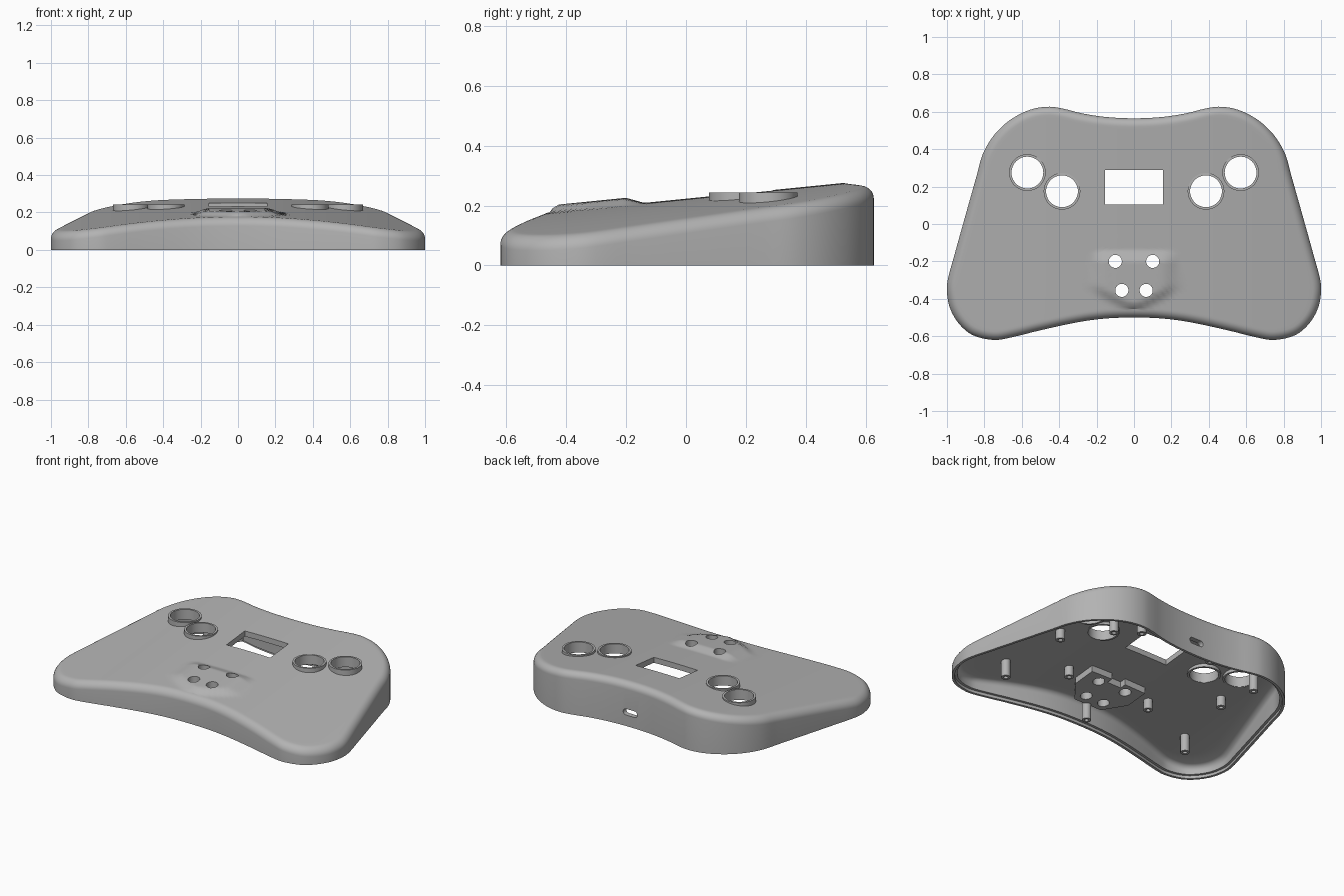
import bpy, bmesh, math
from mathutils import Vector

cube = bpy.data.objects.get("Cube")
if cube:
    bpy.data.objects.remove(cube)

grey = bpy.data.materials.new("light grey plastic")
grey.use_nodes = True
grey.diffuse_color = (0.45, 0.45, 0.45, 1)
grey.node_tree.nodes["Principled BSDF"].inputs["Base Color"].default_value = (0.45, 0.45, 0.45, 1)

ROOF = 0.035


def clamp(t):
    return max(0.0, min(1.0, t))


def smooth(t):
    t = clamp(t)
    return t * t * (3 - 2 * t)


def top_z(x, y):
    """Tilted, arched top face."""
    return 0.223 + 0.1 * y - 0.085 * x * x


def pad_z(x, y):
    """Raised pad around the four small buttons."""
    back = clamp((-0.14 - y) / 0.06)
    front = clamp((y + 0.47 - 0.13 * (abs(x) / 0.24) ** 1.4) / 0.045)
    side = smooth((0.25 - abs(x)) / 0.1)
    return 0.023 * back * front * side


def make(name, bm):
    bmesh.ops.recalc_face_normals(bm, faces=bm.faces)
    me = bpy.data.meshes.new(name)
    bm.to_mesh(me)
    bm.free()
    me.materials.append(grey)
    ob = bpy.data.objects.new(name, me)
    bpy.context.collection.objects.link(ob)
    return ob


def select(ob):
    bpy.ops.object.select_all(action='DESELECT')
    ob.select_set(True)
    bpy.context.view_layer.objects.active = ob


def prism(bm, pts, z0, z1):
    """Closed prism; z0 and z1 are heights or functions of x and y."""
    h0 = z0 if callable(z0) else lambda x, y: z0
    h1 = z1 if callable(z1) else lambda x, y: z1
    a = [bm.verts.new((x, y, h0(x, y))) for x, y in pts]
    b = [bm.verts.new((x, y, h1(x, y))) for x, y in pts]
    bm.faces.new(a[::-1])
    bm.faces.new(b)
    for i in range(len(pts)):
        j = (i + 1) % len(pts)
        bm.faces.new((a[i], a[j], b[j], b[i]))


def circle(cx, cy, r, n=48):
    return [(cx + r * math.cos(math.tau * i / n), cy + r * math.sin(math.tau * i / n)) for i in range(n)]


def tube(name, cx, cy, r_out, r_in, z0, z1, n=48):
    bm = bmesh.new()
    rings = [[bm.verts.new((x, y, z)) for x, y in circle(cx, cy, r, n)]
             for r, z in ((r_out, z0), (r_out, z1), (r_in, z1), (r_in, z0))]
    for k in range(4):
        a, b = rings[k], rings[(k + 1) % 4]
        for i in range(n):
            j = (i + 1) % n
            bm.faces.new((a[i], a[j], b[j], b[i]))
    return make(name, bm)


# Outline: half from back centre to front centre, mirrored and smoothed
half = [(0, .565), (.15, .572), (.28, .592), (.38, .617), (.45, .627), (.53, .618), (.61, .588),
        (.69, .535), (.76, .46), (.81, .37), (.84, .263), (.9, .05), (.96, -.165), (.996, -.3),
        (1, -.37), (.98, -.46), (.93, -.54), (.86, -.595), (.75, -.62), (.66, -.607),
        (.5, -.568), (.3, -.525), (.15, -.505), (0, -.5)]
loop = [Vector(p) for p in half + [(-x, y) for x, y in half[-2:0:-1]]]
outline = []
for i in range(len(loop)):
    p0, p1, p2, p3 = (loop[(i + k) % len(loop)] for k in (-1, 0, 1, 2))
    span = (p2 - p1).length
    m1 = (p2 - p0) * span / ((p2 - p1).length + (p1 - p0).length)
    m2 = (p3 - p1) * span / ((p3 - p2).length + (p2 - p1).length)
    for s in range(4):
        t = s / 4
        outline.append(p1 * (2 * t**3 - 3 * t**2 + 1) + m1 * (t**3 - 2 * t**2 + t)
                       + p2 * (3 * t**2 - 2 * t**3) + m2 * (t**3 - t**2))
count = len(outline)


def inset(d):
    """Outline moved inward by d."""
    out = []
    for i in range(count):
        tan = (outline[(i + 1) % count] - outline[i - 1]).normalized()
        out.append(outline[i] + Vector((tan.y, -tan.x)) * d)
    return out


def skin(bm, start, steps, radius, drop, pad, rings):
    """Wall, rounded edge and top face, returned as rings plus a centre."""
    result = []
    for k in range(steps + 1):
        a = math.pi / 2 * k / steps
        pts = inset(start + radius * (1 - math.cos(a)))
        result.append([bm.verts.new((p.x, p.y, top_z(p.x, p.y) - drop - radius * (1 - math.sin(a))))
                       for p in pts])
    for k in range(1, rings):
        f = 1 - k / rings
        result.append([bm.verts.new((p.x * f, p.y * f, top_z(p.x * f, p.y * f) - drop
                                     + pad * pad_z(p.x * f, p.y * f))) for p in pts])
    return result, bm.verts.new((0, 0, top_z(0, 0) - drop))


# Shell: outer skin, stepped bottom rim and inner skin in one closed mesh
bm = bmesh.new()
outer, outer_mid = skin(bm, 0, 8, 0.045, 0, 1, 44)
inner, inner_mid = skin(bm, 0.032, 5, 0.03, ROOF, 0, 12)
rim = [[bm.verts.new((p.x, p.y, z)) for p in inset(d)]
       for d, z in ((0.032, 0.018), (0.016, 0.018), (0.016, 0), (0, 0))]
chain = inner[::-1] + rim + outer
for a, b in zip(chain, chain[1:]):
    for i in range(count):
        j = (i + 1) % count
        bm.faces.new((a[i], a[j], b[j], b[i]))
for ring, mid in ((outer[-1], outer_mid), (inner[-1], inner_mid)):
    for i in range(count):
        bm.faces.new((ring[i], ring[(i + 1) % count], mid))
shell = make("shell", bm)

# Reinforcing plate under the small buttons
right_side = [(0.2, -0.14), (0.2, -0.29), (0.1, -0.42)]
notch = [(-0.05, -0.14), (-0.05, -0.18), (0.05, -0.18), (0.05, -0.14)]
bm = bmesh.new()
prism(bm, notch + right_side + [(-x, y) for x, y in right_side[::-1]],
      lambda x, y: top_z(x, y) - 0.075, lambda x, y: top_z(x, y) - 0.02)
plate = make("button_support_plate", bm)

# Openings: large buttons, small buttons, screen window and cable slot
large = [(s * x, y) for s in (-1, 1) for x, y in ((0.57, 0.275), (0.385, 0.175))]
small = [(s * x, y) for s in (-1, 1) for x, y in ((0.1, -0.2), (0.065, -0.355))]
bm = bmesh.new()
for x, y in large:
    prism(bm, circle(x, y, 0.088), 0.08, 0.4)
for x, y in small:
    prism(bm, circle(x, y, 0.035, 32), 0.05, 0.4)
prism(bm, [(-0.155, 0.105), (0.155, 0.105), (0.155, 0.29), (-0.155, 0.29)], 0.1, 0.4)
slot = [bm.verts.new((math.copysign(0.03, math.cos(a)) + 0.02 * math.cos(a), 0.48, 0.09 + 0.02 * math.sin(a)))
        for a in (math.tau * (i + 0.5) / 24 for i in range(24))]
ends = bmesh.ops.extrude_face_region(bm, geom=[bm.faces.new(slot)])["geom"]
bmesh.ops.translate(bm, verts=[v for v in ends if isinstance(v, bmesh.types.BMVert)], vec=(0, 0.2, 0))
cutter = make("opening_cutter", bm)
for ob in (shell, plate):
    mod = ob.modifiers.new("openings", 'BOOLEAN')
    mod.operation = 'DIFFERENCE'
    mod.solver = 'EXACT'
    mod.object = cutter
    select(ob)
    bpy.ops.object.modifier_apply(modifier=mod.name)
bpy.data.objects.remove(cutter)

# Flat-topped collars around the large buttons
parts = [shell, plate]
for x, y in large:
    parts.append(tube("button_collar", x, y, 0.098, 0.085, top_z(x, y) - 0.045, 0.244))

# Screw posts: long ones reach the rim, short ones hold the boards
for x, y, z in ((0.68, -0.35, 0.005), (0.53, 0.45, 0.005), (0.3, -0.23, 0.095),
                (0.61, 0.06, 0.1), (0.26, 0.38, 0.13)):
    for s in (-1, 1):
        parts.append(tube("screw_post", s * x, y, 0.027, 0.013, z, top_z(x, y) - 0.02, 24))
parts.append(tube("screw_post", 0, -0.43, 0.027, 0.013, 0.005, top_z(0, -0.43) - 0.02, 24))

for ob in parts:
    select(ob)
    bpy.ops.object.shade_smooth_by_angle(angle=math.radians(30))
